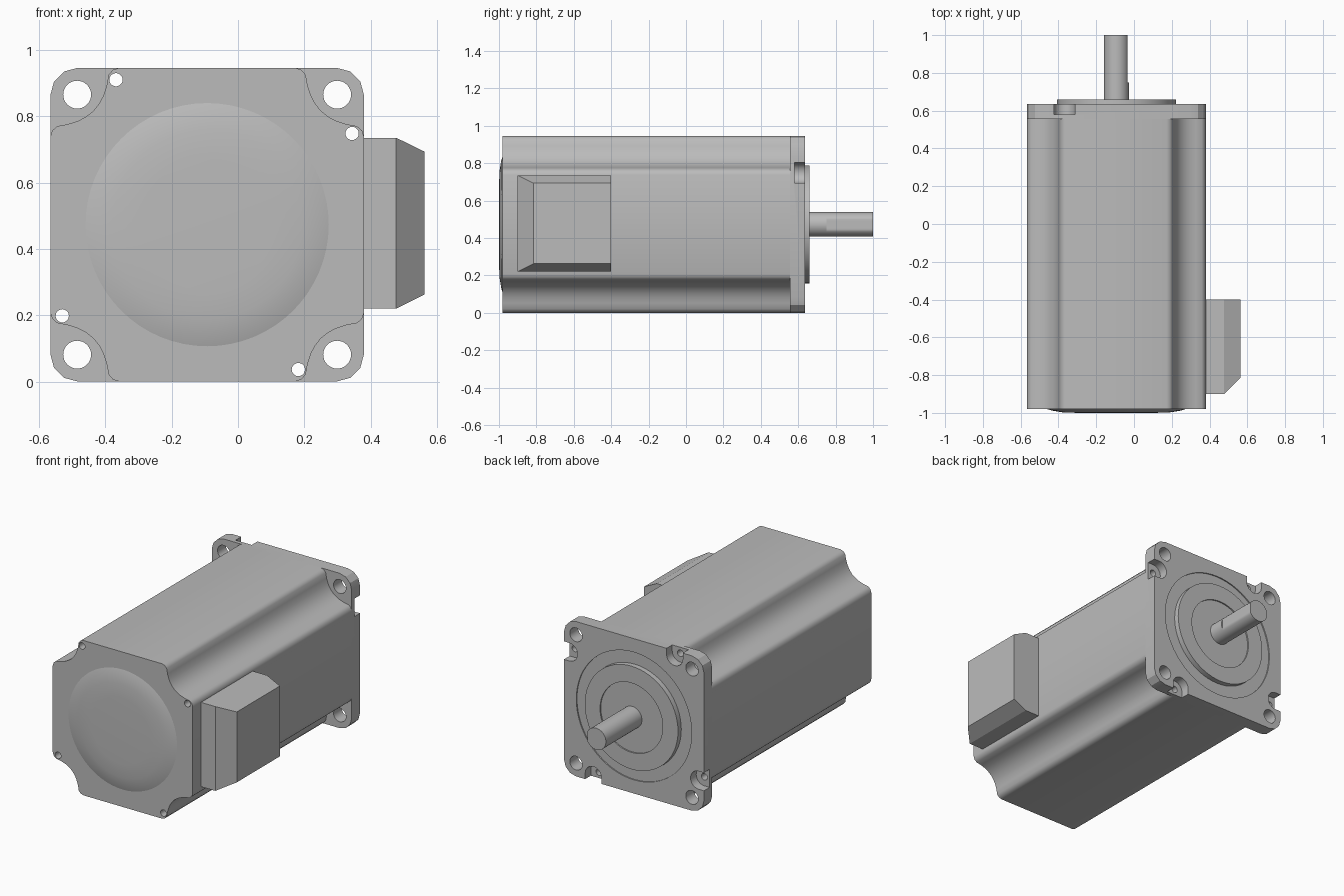
import bpy, bmesh, math

if "Cube" in bpy.data.objects:
    bpy.data.objects.remove(bpy.data.objects["Cube"], do_unlink=True)

CX, CZ, HALF = -0.093, 0.473, 0.473      # motor axis and half width

grey = bpy.data.materials.new("metal grey")
grey.use_nodes = True
COLOR = (0.5, 0.5, 0.5, 1)
grey.diffuse_color = COLOR
grey.node_tree.nodes["Principled BSDF"].inputs["Base Color"].default_value = COLOR


def loft(name, rings):
    """Skin a list of equal-length point rings and cap both ends."""
    bm = bmesh.new()
    loops = [[bm.verts.new(p) for p in ring] for ring in rings]
    n = len(loops[0])
    for a, b in zip(loops, loops[1:]):
        for i in range(n):
            j = (i + 1) % n
            bm.faces.new((a[i], a[j], b[j], b[i]))
    bm.faces.new(loops[0])
    bm.faces.new(loops[-1])
    bmesh.ops.recalc_face_normals(bm, faces=bm.faces)
    mesh = bpy.data.meshes.new(name)
    bm.to_mesh(mesh)
    bm.free()
    mesh.materials.append(grey)
    obj = bpy.data.objects.new(name, mesh)
    bpy.context.collection.objects.link(obj)
    return obj


def extrude(name, profile, y0, y1):
    return loft(name, [[(CX + u, y, CZ + v) for u, v in profile] for y in (y0, y1)])


def circle(r, u=0, v=0, n=48):
    return [(u + r * math.cos(math.tau * i / n), v + r * math.sin(math.tau * i / n))
            for i in range(n)]


def lathe(name, steps):
    return loft(name, [[(CX + u, y, CZ + v) for u, v in circle(r, n=64)] for r, y in steps])


def quarter_turns(points):
    """Repeat points around the axis in four quarter turns."""
    out = []
    for _ in range(4):
        out += points
        points = [(v, -u) for u, v in points]
    return out


def cut(obj, cutters):
    for c in cutters:
        mod = obj.modifiers.new("cut", 'BOOLEAN')
        mod.object, mod.operation, mod.solver = c, 'DIFFERENCE', 'EXACT'
    dg = bpy.context.evaluated_depsgraph_get()
    mesh = bpy.data.meshes.new_from_object(obj.evaluated_get(dg))
    obj.modifiers.clear()
    obj.data = mesh


def smooth(obj, angle=30):
    bpy.ops.object.select_all(action='DESELECT')
    obj.select_set(True)
    bpy.context.view_layer.objects.active = obj
    bpy.ops.object.shade_smooth_by_angle(angle=math.radians(angle))


# Housing with scooped corners
half_scoop = [(0.265, HALF), (0.284, 0.467), (0.297, 0.452), (0.303, 0.42),
              (0.313, 0.389), (0.325, 0.366)]
scoop = half_scoop + [(0.343, 0.343)] + [(v, u) for u, v in reversed(half_scoop)]
body = extrude("motor_body", quarter_turns(scoop), -0.98, 0.555)

# Mounting flange with rounded corners
R = 0.083
corner = [(HALF - R + R * math.sin(math.radians(a)), HALF - R + R * math.cos(math.radians(a)))
          for a in (0, 30, 60, 90)]
flange = extrude("mounting_flange", quarter_turns(corner), 0.555, 0.635)

# Mounting holes, long screw holes and their open-sided pockets
mount_holes = [extrude("mount_hole_cutter", circle(0.042, u, v, 32), 0.5, 0.7)
               for u, v in quarter_turns([(0.392, 0.392)])]
screw_holes = [extrude("screw_hole_cutter", circle(0.02, u, v, 20), -1.1, 0.7)
               for u, v in quarter_turns([(-0.275, 0.437)])]
W = 0.055
slot = [(-0.275 + W * math.cos(math.pi * (1 + i / 12)), 0.437 + W * math.sin(math.pi * (1 + i / 12)))
        for i in range(13)] + [(-0.275 + W, 0.52), (-0.275 - W, 0.52)]
turned = quarter_turns(slot)
pockets = [extrude("pocket_cutter", turned[i:i + len(slot)], 0.58, 0.7)
           for i in range(0, len(turned), len(slot))]
recess = lathe("recess_cutter", [(0.39, 0.628), (0.39, 0.7)])

cut(body, screw_holes)
cut(flange, mount_holes + screw_holes + pockets + [recess])
for helper in mount_holes + screw_holes + pockets + [recess]:
    bpy.data.objects.remove(helper, do_unlink=True)

# Shallow dome on the rear end
dome = lathe("rear_dome", [(0.37, -0.979), (0.34, -0.988), (0.285, -0.997), (0.2, -1.0)])

# Raised pilot ring with a sunken centre
pilot = lathe("pilot_ring", [(0.315, 0.6), (0.315, 0.66), (0.212, 0.66), (0.212, 0.652)])

# Shaft, round at the root and flattened on one side
SR = 0.066
shaft_root = extrude("shaft_root", circle(SR), 0.6, 0.75)
shaft_tip = extrude("shaft_tip", [(min(u, 0.058), v) for u, v in circle(SR)], 0.75, 1.0)

# Connector housing with a bevelled outer face
sections = [(0.37, -0.9, 0.22, 0.735), (0.477, -0.9, 0.22, 0.735), (0.563, -0.815, 0.263, 0.693)]
loft("connector_housing", [[(x, y0, z0), (x, -0.4, z0), (x, -0.4, z1), (x, y0, z1)]
                           for x, y0, z0, z1 in sections])

for part in (body, flange, dome, pilot, shaft_root, shaft_tip):
    smooth(part, 29 if part is flange else 35)
